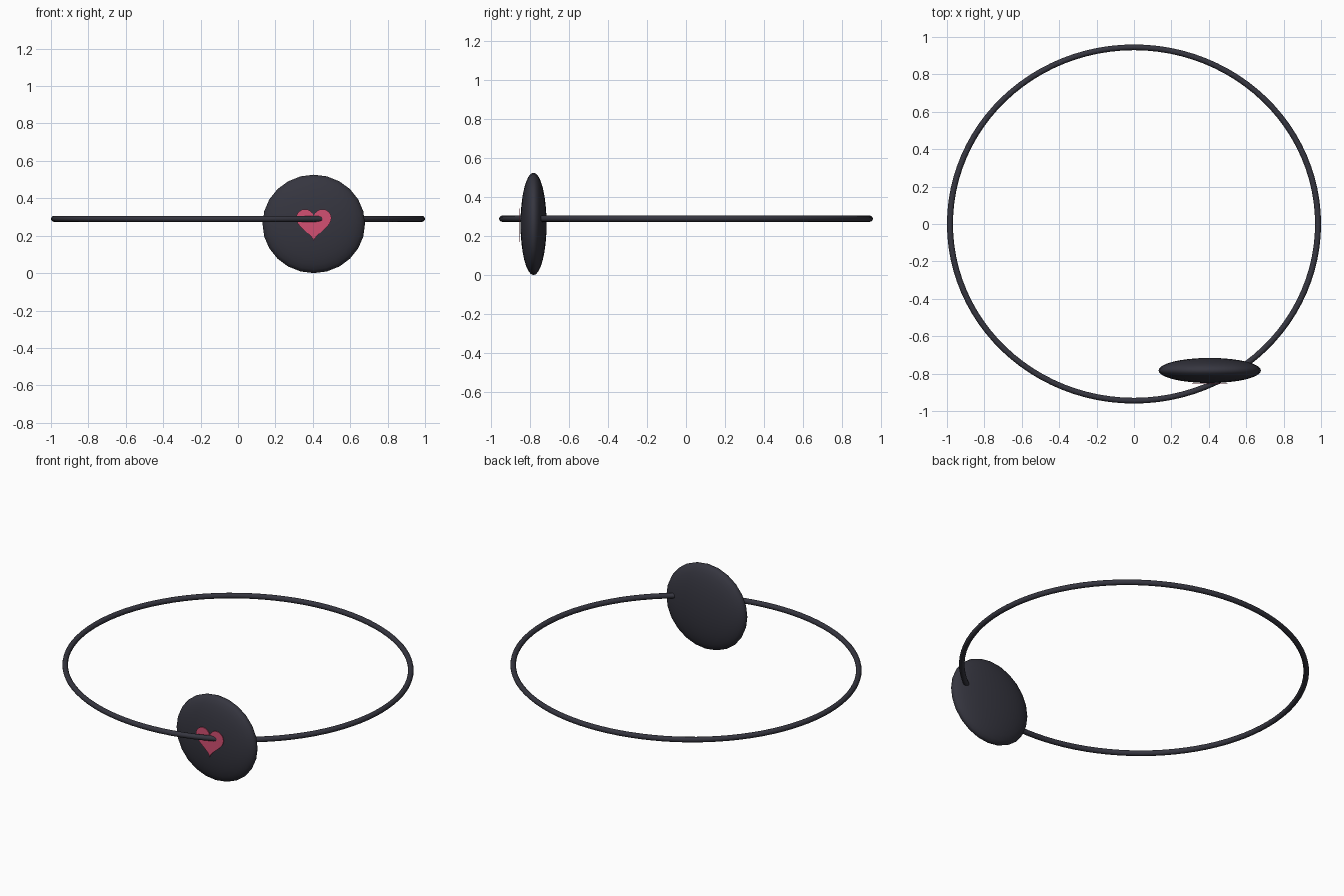
import bpy, bmesh, math
from mathutils import Matrix

if "Cube" in bpy.data.objects:
    bpy.data.objects.remove(bpy.data.objects["Cube"])


def material(name, rgb):
    m = bpy.data.materials.new(name)
    m.diffuse_color = (*rgb, 1)
    m.use_nodes = True
    m.node_tree.nodes["Principled BSDF"].inputs["Base Color"].default_value = m.diffuse_color
    return m


DARK = material("charcoal", (0.036, 0.036, 0.05))
PINK = material("rose pink", (0.65, 0.08, 0.17))


def finish(name, mat, smooth=True):
    ob = bpy.context.object
    ob.name = name
    ob.data.materials.append(mat)
    bpy.ops.object.transform_apply(location=False, rotation=True, scale=True)
    if smooth:
        bpy.ops.object.shade_smooth()
    return ob


# Thin oval band, slightly shorter front to back
bpy.ops.mesh.primitive_torus_add(major_segments=96, minor_segments=12,
                                 major_radius=0.984, minor_radius=0.016,
                                 location=(0, 0, 0.29))
bpy.context.object.scale = (1, 0.96, 1)
finish("band", DARK)

# Flattened round patch, poles facing front and back
bpy.ops.mesh.primitive_uv_sphere_add(segments=24, ring_count=16, radius=1,
                                     location=(0.405, -0.783, 0.263),
                                     rotation=(math.pi / 2, 0, 0))
bpy.context.object.scale = (0.274, 0.263, 0.067)
finish("patch", DARK)

# Heart plate just in front of the patch
S, CX, CZ, Y = 0.0059, 0.405, 0.271, -0.856
bm = bmesh.new()
verts = []
for i in range(48):
    t = 2 * math.pi * i / 48
    x = 16 * math.sin(t) ** 3
    z = (13 * math.cos(t) - 5 * math.cos(2 * t)
         - 2 * math.cos(3 * t) - math.cos(4 * t))
    verts.append(bm.verts.new((CX + S * x, Y, CZ + S * z)))
face = bm.faces.new(verts)
ext = bmesh.ops.extrude_face_region(bm, geom=[face])
bmesh.ops.translate(bm, vec=(0, 0.004, 0),
                    verts=[v for v in ext["geom"] if isinstance(v, bmesh.types.BMVert)])
bmesh.ops.recalc_face_normals(bm, faces=bm.faces)
mesh = bpy.data.meshes.new("heart")
bm.to_mesh(mesh)
bm.free()
mesh.materials.append(PINK)
heart = bpy.data.objects.new("heart", mesh)
bpy.context.collection.objects.link(heart)
